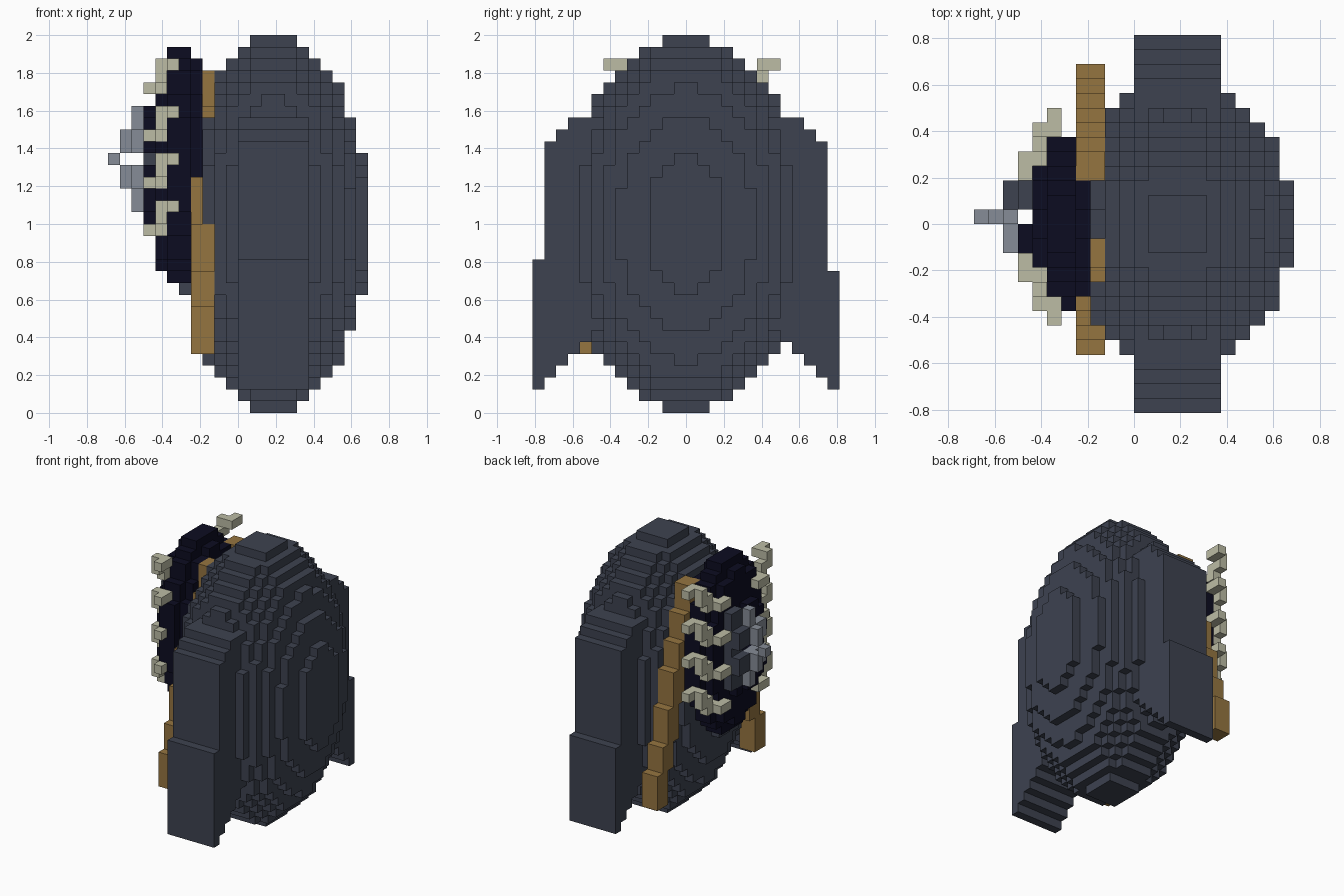
import bpy, bmesh
from mathutils import Vector

if "Cube" in bpy.data.objects:
    bpy.data.objects.remove(bpy.data.objects["Cube"], do_unlink=True)

U = 1 / 16          # edge length of one block
owner = {}          # grid cell -> part name; later parts replace earlier ones


def box(part, x, y, z):
    """Fill the half-open ranges x, y, z with blocks."""
    for i in range(*x):
        for j in range(*y):
            for k in range(*z):
                owner[i, j, k] = part


def ellipsoid(part, c, r):
    """Fill every cell whose centre lies in the ellipsoid."""
    for i in range(c[0] - r[0], c[0] + r[0]):
        for j in range(c[1] - r[1], c[1] + r[1]):
            for k in range(c[2] - r[2], c[2] + r[2]):
                p = (i + .5, j + .5, k + .5)
                if sum(((p[a] - c[a]) / r[a]) ** 2 for a in range(3)) <= 1:
                    owner[i, j, k] = part


def mirrored(lo, hi, centre2):
    """Mirror a y range; centre2 is twice the mirror position."""
    return centre2 - hi, centre2 - lo


# Rounded main shell
ellipsoid("shell", (3, 0, 16), (8, 10, 16))

# Fins with stepped upper and lower edges, front and back
for step, (bottom, top) in enumerate([(6, 25), (5, 25), (4, 24), (3, 23), (2, 13)]):
    y = (8 + step, 9 + step)
    box("front_fin", (0, 6), mirrored(*y, 0), (bottom, top))
    box("back_fin", (0, 6), y, (bottom, 12 if step == 4 else top))

# Slanting straps
levels = [5, 9, 12, 16, 20, 23, 26, 29]
for n in range(7):
    y = (-9 + n, -7 + n)
    z = (levels[n], levels[n + 1])
    box("front_strap", (-4, -2), y, z)
    box("back_strap", (-4, -2), mirrored(*y, 2), z)

# Dark pod with a cross-shaped slot in its outer face
ellipsoid("pod", (-5, 0, 21), (3, 6, 10))
for cell in [c for c in owner if c[0] == -8 and (c[1] == 0 or c[2] == 21)]:
    del owner[cell]

# Four hooked ribs on each side of the pod
for base in (15, 19, 23, 27):
    for x, y, z in [((-8, -7), (3, 5), 0), ((-7, -6), (4, 6), 0),
                    ((-7, -6), (5, 7), 1),
                    ((-7, -6), (6, 7), 2), ((-6, -5), (6, 8), 2)]:
        zr = (base + z, base + z + 1)
        box("back_ribs", x, y, zr)
        box("front_ribs", x, mirrored(*y, 1), zr)

# Plate and pointed crest on the outer face of the pod
box("crest_plate", (-8, -7), (1, 3), (17, 26))
for z in ((19, 21), (22, 24)):
    box("crest_plate", (-9, -8), (1, 3), z)
    box("crest", (-9, -8), (-2, 0), z)
    box("crest", (-10, -9), (0, 1), z)
for z in ((17, 21), (22, 26)):
    box("crest", (-9, -8), (0, 1), z)
box("crest", (-11, -10), (0, 1), (21, 22))


def material(name, rgb):
    lin = [((v / 255 + .055) / 1.055) ** 2.4 if v > 10 else v / 255 / 12.92 for v in rgb]
    m = bpy.data.materials.new(name)
    m.use_nodes = True
    m.diffuse_color = (*lin, 1)
    m.node_tree.nodes["Principled BSDF"].inputs["Base Color"].default_value = (*lin, 1)
    return m


slate = material("slate grey", (61, 66, 80))
gold = material("ochre", (149, 117, 64))
navy = material("dark navy", (12, 12, 33))
bone = material("bone", (188, 188, 165))
steel = material("steel grey", (134, 140, 151))
colours = {"shell": slate, "front_fin": slate, "back_fin": slate, "crest_plate": slate,
           "front_strap": gold, "back_strap": gold, "pod": navy,
           "front_ribs": bone, "back_ribs": bone, "crest": steel}

# Turn each part into a mesh of its exposed block faces
for part, mat in colours.items():
    bm = bmesh.new()
    verts = {}

    def vert(p):
        key = tuple(p)
        if key not in verts:
            verts[key] = bm.verts.new(Vector(key) * U)
        return verts[key]

    for cell in [c for c, name in owner.items() if name == part]:
        for axis in range(3):
            for side in (0, 1):
                near = list(cell)
                near[axis] += 2 * side - 1
                if tuple(near) in owner:
                    continue
                corners = []
                for a, b in ((0, 0), (1, 0), (1, 1), (0, 1)):
                    p = list(cell)
                    p[axis] += side
                    p[(axis + 1) % 3] += a
                    p[(axis + 2) % 3] += b
                    corners.append(vert(p))
                bm.faces.new(corners if side else corners[::-1])
    mesh = bpy.data.meshes.new(part)
    bm.to_mesh(mesh)
    bm.free()
    mesh.materials.append(mat)
    bpy.context.collection.objects.link(bpy.data.objects.new(part, mesh))
